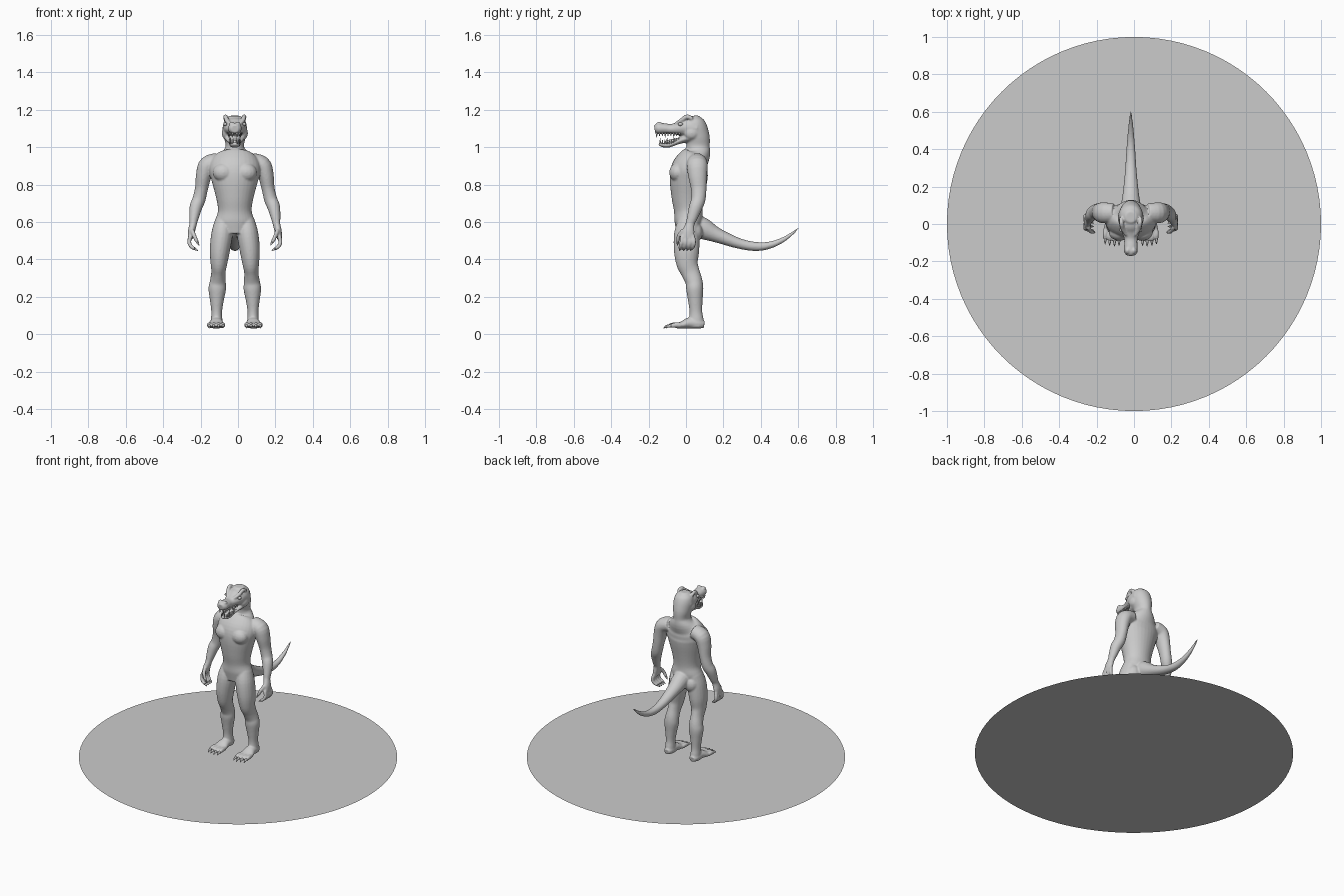
import bpy, bmesh, math
from mathutils import Vector

CX = -0.017  # the figure stands slightly left of the base centre


def catmull(pts, n):
    out = []
    for i in range(len(pts) - 1):
        p0, p1 = pts[max(i - 1, 0)], pts[i]
        p2, p3 = pts[i + 1], pts[min(i + 2, len(pts) - 1)]
        for k in range(n):
            t = k / n
            out.append([0.5 * (2 * b + (c - a) * t + (2 * a - 5 * b + 4 * c - d) * t * t
                               + (3 * b - a - 3 * c + d) * t ** 3)
                        for a, b, c, d in zip(p0, p1, p2, p3)])
    return out + [list(pts[-1])]


def tube(bm, pts, side=1, seg=20, n=4):
    """Elliptical loft through (x, y, z, half width, half depth) stations."""
    pts = catmull([(p[0] * side, *p[1:]) for p in pts], n)
    pos = [Vector(p[:3]) for p in pts]
    rings = []
    for i, p in enumerate(pts):
        t = (pos[min(i + 1, len(pos) - 1)] - pos[max(i - 1, 0)]).normalized()
        u = Vector((1, 0, 0))
        u = (u - t * u.dot(t)).normalized()
        v = t.cross(u)
        rings.append([bm.verts.new(pos[i] + u * max(p[3], .0005) * math.cos(a)
                                   + v * max(p[4], .0005) * math.sin(a))
                      for a in (2 * math.pi * k / seg for k in range(seg))])
    for a, b in zip(rings, rings[1:]):
        for k in range(seg):
            j = (k + 1) % seg
            bm.faces.new((a[k], a[j], b[j], b[k]))
    bm.faces.new(rings[0][::-1])
    bm.faces.new(rings[-1])


def ball(bm, c, r):
    res = bmesh.ops.create_uvsphere(bm, u_segments=16, v_segments=10, radius=1)
    for v in res['verts']:
        v.co = Vector((v.co.x * r[0] + c[0], v.co.y * r[1] + c[1], v.co.z * r[2] + c[2]))


def finish(name, bm, x=CX, smooth=True):
    me = bpy.data.meshes.new(name)
    bmesh.ops.recalc_face_normals(bm, faces=bm.faces)
    bm.to_mesh(me)
    bm.free()
    ob = bpy.data.objects.new(name, me)
    ob.location.x = x
    bpy.context.collection.objects.link(ob)
    if smooth:
        me.polygons.foreach_set("use_smooth", [True] * len(me.polygons))
    return ob


# flat round base: centre disc and two rims
def flat_ring(name, r0, r1, seg=96):
    bm = bmesh.new()
    loops = [[bm.verts.new((r * math.cos(2 * math.pi * k / seg), r * math.sin(2 * math.pi * k / seg), 0))
              for k in range(seg)] for r in (r0, r1) if r > 0]
    if r0 == 0:
        bm.faces.new(loops[0])
    else:
        a, b = loops
        for k in range(seg):
            j = (k + 1) % seg
            bm.faces.new((a[k], b[k], b[j], a[j]))
    me = bpy.data.meshes.new(name)
    bm.to_mesh(me)
    bm.free()
    bpy.context.collection.objects.link(bpy.data.objects.new(name, me))


flat_ring("base_disc", 0, .82)
flat_ring("base_inner_rim", .82, .91)
flat_ring("base_outer_rim", .91, 1)

body, claws, teeth, eyes = (bmesh.new() for _ in range(4))

# torso, neck and back of the skull
tube(body, [(0, .01, .535, .09, .06), (0, .014, .60, .106, .075), (0, .012, .66, .09, .076),
            (0, .01, .73, .1, .087), (0, .013, .82, .124, .1), (0, .02, .88, .138, .1),
            (0, .042, .93, .125, .085), (0, .064, .965, .083, .066), (0, .065, 1.0, .05, .062),
            (0, .063, 1.05, .057, .064), (0, .048, 1.10, .064, .066), (0, .04, 1.14, .057, .056),
            (0, .038, 1.168, .03, .03)], seg=32)

# tail
tube(body, [(0, .03, .585, .06, .06), (0, .09, .565, .055, .058), (0, .165, .53, .043, .04),
            (0, .285, .485, .031, .028), (0, .38, .469, .025, .024), (0, .46, .48, .019, .018),
            (0, .535, .515, .012, .012), (0, .602, .568, .004, .004)])

# upper head and snout
tube(body, [(0, .06, 1.1, .066, .058), (0, .0, 1.105, .063, .054), (0, -.04, 1.1, .05, .037),
            (0, -.08, 1.097, .036, .027), (0, -.12, 1.1, .036, .029), (0, -.15, 1.1, .036, .03),
            (0, -.168, 1.098, .022, .02)])

# lower jaw and tongue
tube(body, [(0, .03, 1.055, .06, .03), (0, -.01, 1.043, .05, .02), (0, -.05, 1.027, .036, .014),
            (0, -.09, 1.012, .03, .013), (0, -.125, 1.012, .026, .012), (0, -.145, 1.02, .014, .007)])
tube(body, [(0, -.01, 1.05, .02, .01), (0, -.06, 1.038, .016, .008), (0, -.11, 1.03, .011, .006)])

for s in (1, -1):
    # brow ridge, cheek, nostril bump
    tube(body, [(.024, -.06, 1.122, .008, .008), (.042, -.028, 1.142, .012, .011),
                (.05, .005, 1.163, .012, .013), (.052, .035, 1.152, .009, .01)], s)
    ball(body, (.045 * s, .03, 1.075), (.025, .04, .035))
    ball(body, (.018 * s, -.143, 1.124), (.013, .016, .012))
    ball(eyes, (.05 * s, -.03, 1.123), (.011, .014, .009))

    # chest and buttock muscles
    ball(body, (.06 * s, -.045, .865), (.058, .045, .05))
    ball(body, (.055 * s, .045, .545), (.05, .045, .055))

    # leg and foot
    tube(body, [(.06, .015, .61, .045, .055), (.068, .005, .54, .057, .068), (.08, .003, .45, .054, .068),
                (.085, .006, .38, .045, .058), (.088, .024, .33, .038, .05), (.091, .043, .28, .043, .046),
                (.094, .047, .24, .047, .046), (.096, .05, .18, .037, .039), (.097, .053, .12, .029, .034),
                (.097, .055, .075, .031, .04), (.097, .055, .037, .032, .043)], s)
    tube(body, [(.097, .098, .052, .02, .018), (.097, .07, .056, .032, .026), (.098, .02, .06, .036, .03),
                (.1, -.02, .05, .045, .02), (.1, -.055, .044, .047, .013)], s)
    for k, dx in enumerate((-.037, -.013, .013, .037)):
        x, y = .1 + dx, -.088 + (0, -.004, 0, .008)[k]
        tube(body, [(.1 + dx * .9, -.03, .048, .014, .014), (x, y + .025, .05, .013, .014),
                    (x, y, .044, .011, .011)], s, 12)
        tube(claws, [(x, y + .008, .046, .008, .008), (x, y - .013, .043, .006, .007),
                     (x, y - .028, .032, .001, .001)], s, 10, 3)

    # arm and palm
    tube(body, [(.09, .06, .925, .045, .05), (.145, .06, .905, .048, .056), (.166, .062, .85, .042, .051),
                (.178, .068, .78, .035, .042), (.192, .066, .72, .035, .038), (.208, .052, .68, .034, .036),
                (.219, .032, .62, .025, .028), (.223, .022, .59, .02, .024), (.232, .013, .55, .019, .033),
                (.237, .008, .515, .015, .036)], s)
    # fingers and thumb with claws
    digits = [[(.237, y, .525), (.244, y * 1.2, .492), (.232, y * 1.2 - .006, .468), (.214, y * 1.1 - .01, .457)]
              for y in (-.02, -.001, .018, .036)]
    digits.append([(.228, -.015, .555), (.218, -.036, .53), (.208, -.043, .507), (.2, -.044, .492)])
    for d in digits:
        tube(body, [(*p, r, r) for p, r in zip(d, (.012, .011, .0105, .009))], s, 12)
        a, b = Vector(d[-2]), Vector(d[-1])
        e = b + (b - a).normalized() * .02
        tube(claws, [(*b, .007, .007), (*(b.lerp(e, .5)), .005, .005), (*e, .001, .001)], s, 10, 3)

    # teeth rows along both jaws
    for k in range(9):
        f = k / 8
        y = -.035 - .122 * f
        w = .039 - .012 * f if f < .9 else .013
        h = .022 if k % 3 == 2 else .015
        zu = 1.078
        tube(teeth, [(w * .9, y, zu, .006, .006), (w * .88, y, zu - h - .004, .001, .001)], s, 8, 2)
        y2 = -.04 - .098 * f
        zl = 1.026 + .012 * max(0, 1 - 2.2 * f)
        w2 = .032 - .011 * f if f < .9 else .011
        tube(teeth, [(w2 * .9, y2, zl - .008, .005, .005), (w2 * .88, y2, zl + h, .001, .001)], s, 8, 2)

# fuse the overlapping volumes into one smooth skin
skin = finish("body", body)
m = skin.modifiers.new("fuse", 'REMESH')
m.mode = 'VOXEL'
m.voxel_size = .005
m.use_smooth_shade = True
m = skin.modifiers.new("soften", 'SMOOTH')
m.factor = .5
m.iterations = 5

finish("claws", claws)
finish("teeth", teeth)
finish("eyes", eyes)
